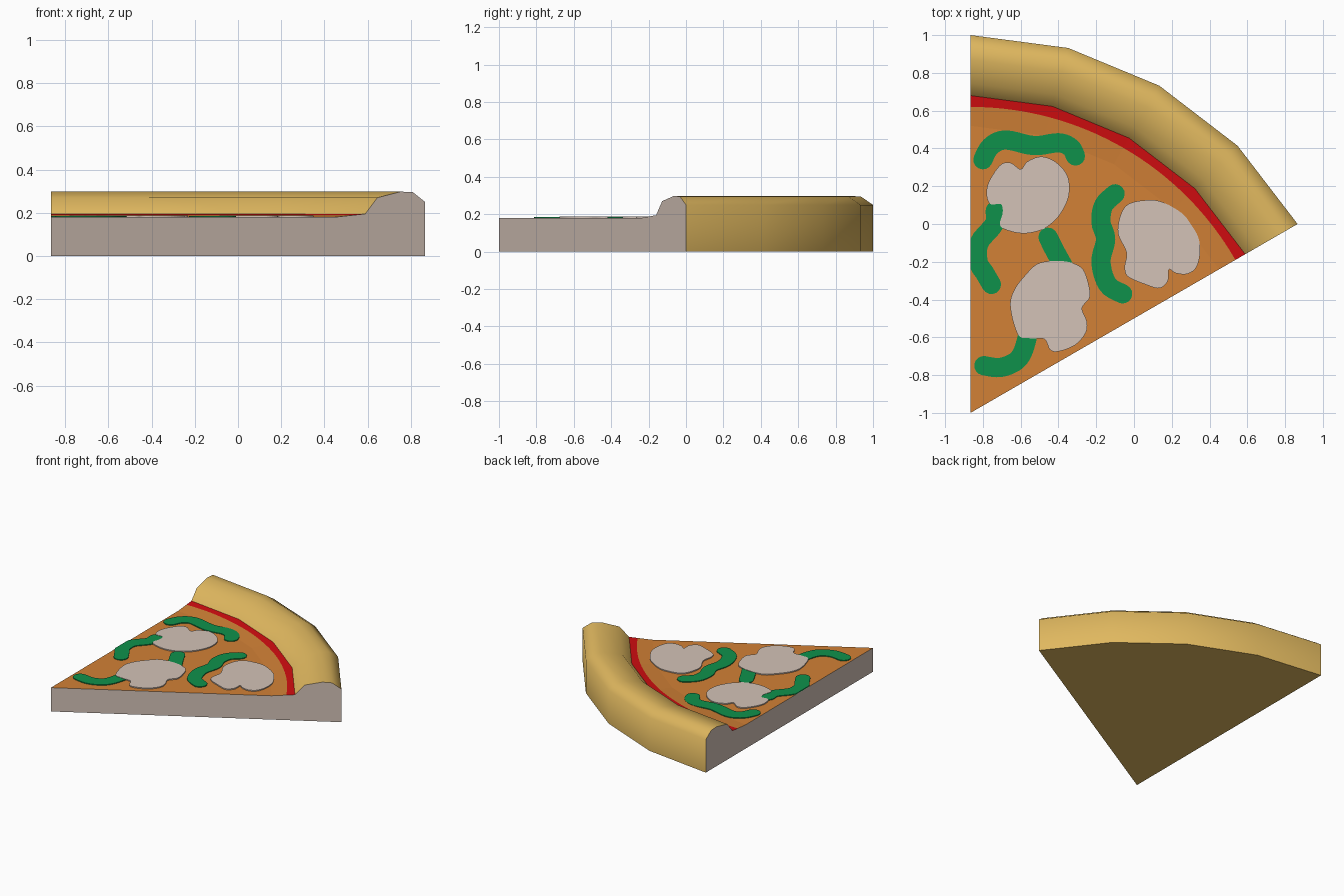
import bpy, bmesh, math
from mathutils import Vector

if "Cube" in bpy.data.objects:
    bpy.data.objects.remove(bpy.data.objects["Cube"], do_unlink=True)

TIP = Vector((-0.866, -1.0, 0))
STEP = math.radians(15)
START = math.radians(30)
SEGS, FINE = 4, 8


def material(name, hex_rgb):
    lin = []
    for i in (0, 2, 4):
        c = int(hex_rgb[i:i + 2], 16) / 255
        lin.append(c / 12.92 if c < 0.04 else ((c + 0.055) / 1.055) ** 2.4)
    mat = bpy.data.materials.new(name)
    mat.use_nodes = True
    mat.diffuse_color = (*lin, 1)
    mat.node_tree.nodes["Principled BSDF"].inputs["Base Color"].default_value = (*lin, 1)
    return mat


crust_tan = material("crust_tan", "E0B85F")
dough = material("dough_beige", "D3C2B7")
cheese = material("cheese_orange", "D28136")
sauce = material("sauce_red", "D20D10")
pepper = material("pepper_green", "0F914B")


def finish(bm, name, mats):
    mesh = bpy.data.meshes.new(name)
    bm.to_mesh(mesh)
    bm.free()
    for m in mats:
        mesh.materials.append(m)
    obj = bpy.data.objects.new(name, mesh)
    bpy.context.collection.objects.link(obj)
    return obj


def polar(r, angle, z):
    return TIP + Vector((r * math.cos(angle), r * math.sin(angle), z))


# Crust and base: profile swept round the tip, open where the topping lies
profile = [(2, 0), (2, 0.25), (1.935, 0.295), (1.87, 0.298),
           (1.745, 0.27), (1.68, 0.195), (1.52, 0.18)]
bm = bmesh.new()
bottom_tip = bm.verts.new(polar(0, 0, 0))
top_tip = bm.verts.new(polar(0, 0, 0.18))
rows = [[bm.verts.new(polar(r, START + i * STEP, z)) for r, z in profile]
        for i in range(SEGS + 1)]
for a, b in zip(rows, rows[1:]):
    bm.faces.new((bottom_tip, b[0], a[0]))
    for k in range(len(profile) - 2):
        bm.faces.new((a[k], b[k], b[k + 1], a[k + 1])).smooth = True
for row, flip in ((rows[0], 1), (rows[-1], -1)):
    face = bm.faces.new(([bottom_tip] + row + [top_tip])[::flip])
    face.material_index = 1
for e in bm.edges:
    if len(e.link_faces) == 2:
        f, g = e.link_faces
        f.normal_update()
        g.normal_update()
        if f.material_index != g.material_index or f.normal.angle(g.normal) > 1.3:
            e.smooth = False
finish(bm, "crust_and_base", [crust_tan, dough])

# Cheese surface with a round edge, inside a sauce ring that meets the crust
bm = bmesh.new()
tip = bm.verts.new(polar(0, 0, 0.18))
rows = []
for i in range(SEGS * FINE + 1):
    angle = START + i * STEP / FINE
    facet = math.cos(STEP / 2) / math.cos((i % FINE) * STEP / FINE - STEP / 2)
    edge_z = 0.18 + 0.015 * (1.62 / facet - 1.52) / 0.16
    rows.append([bm.verts.new(polar(r, angle, z)) for r, z in
                 ((1.52 * facet, 0.18), (1.62, edge_z), (1.68 * facet, 0.195))])
for a, b in zip(rows, rows[1:]):
    bm.faces.new((tip, a[0], b[0]))
    bm.faces.new((a[0], a[1], b[1], b[0]))
    bm.faces.new((a[1], a[2], b[2], b[1])).material_index = 1
finish(bm, "cheese_and_sauce", [cheese, sauce])


def spline(points, closed=False, n=5):
    """Smooth path through the points."""
    pts = [Vector(p) for p in points]
    count = len(pts)
    get = (lambda i: pts[i % count]) if closed else (lambda i: pts[max(0, min(i, count - 1))])
    out = []
    for i in range(count if closed else count - 1):
        p, q, r, s = (get(i + k) for k in (-1, 0, 1, 2))
        for j in range(n):
            t = j / n
            out.append(q + 0.5 * t * (r - p + t * (2 * p - 5 * q + 4 * r - s
                                                   + t * (3 * (q - r) + s - p))))
    return out if closed else out + [pts[-1]]


def plate(name, outline, top, mat):
    """Thin flat topping, trimmed at the left cut of the slice."""
    bm = bmesh.new()
    rings = [[bm.verts.new((max(p.x, TIP.x), p.y, z)) for p in outline] for z in (0.179, top)]
    low, high = rings
    bm.faces.new(high)
    for i in range(len(low)):
        bm.faces.new((low[i - 1], low[i], high[i], high[i - 1]))
    bmesh.ops.recalc_face_normals(bm, faces=bm.faces)
    if bm.faces[:][0].normal.z < 0:
        bmesh.ops.reverse_faces(bm, faces=bm.faces)
    finish(bm, name, [mat])


def strip_outline(path, w):
    """Outline of a round-ended band along a path."""
    sides, caps = ([], []), []
    for i, p in enumerate(path):
        d = (path[min(i + 1, len(path) - 1)] - path[max(i - 1, 0)]).normalized()
        normal = Vector((-d.y, d.x)) * w
        sides[0].append(p - normal)
        sides[1].append(p + normal)
        if i in (0, len(path) - 1):
            out = d * w if i else -d * w
            first = -normal if i else normal
            caps.append([p + first * math.cos(a) + out * math.sin(a)
                         for a in (math.pi * k / 8 for k in range(1, 8))])
    return sides[0] + caps[1] + sides[1][::-1] + caps[0]


# Green pepper strips
peppers = [
    [(-.8, .34), (-.76, .41), (-.68, .445), (-.53, .415), (-.4, .43), (-.335, .405), (-.31, .36)],
    [(-.1, .16), (-.16, .1), (-.175, .01), (-.15, -.08), (-.175, -.2), (-.14, -.32), (-.06, -.37)],
    [(-.735, .07), (-.74, 0), (-.82, -.1), (-.825, -.2), (-.79, -.26), (-.755, -.32)],
    [(-.455, -.07), (-.42, -.14), (-.37, -.23)],
    [(-.795, -.75), (-.71, -.76), (-.63, -.73), (-.59, -.68), (-.565, -.6)],
]
for i, pts in enumerate(peppers):
    plate(f"pepper_strip_{i + 1}", strip_outline(spline(pts), 0.051), 0.186, pepper)

# Pale mushroom slices
mushrooms = [
    [(-.78, .15), (-.77, .22), (-.71, .31), (-.655, .325), (-.6, .29), (-.565, .33), (-.49, .357),
     (-.41, .325), (-.35, .25), (-.345, .15), (-.385, .06), (-.44, 0), (-.5, -.035),
     (-.59, -.05), (-.68, -.03), (-.71, 0), (-.695, .06), (-.705, .105), (-.76, .105)],
    [(-.085, -.05), (-.07, .05), (-.03, .105), (.05, .125), (.14, .12), (.25, .06), (.3, 0),
     (.34, -.07), (.35, -.15), (.33, -.23), (.28, -.265), (.22, -.26), (.185, -.24),
     (.18, -.3), (.135, -.34), (.06, -.32), (-.03, -.28), (-.05, -.23), (-.04, -.15)],
    [(-.655, -.44), (-.635, -.35), (-.575, -.27), (-.51, -.21), (-.42, -.195), (-.33, -.205),
     (-.27, -.24), (-.24, -.32), (-.235, -.39), (-.275, -.445), (-.25, -.515), (-.255, -.575),
     (-.31, -.64), (-.4, -.675), (-.445, -.665), (-.475, -.61), (-.55, -.605), (-.615, -.585)],
]
for i, pts in enumerate(mushrooms):
    plate(f"mushroom_slice_{i + 1}", spline(pts, closed=True), 0.188, dough)
